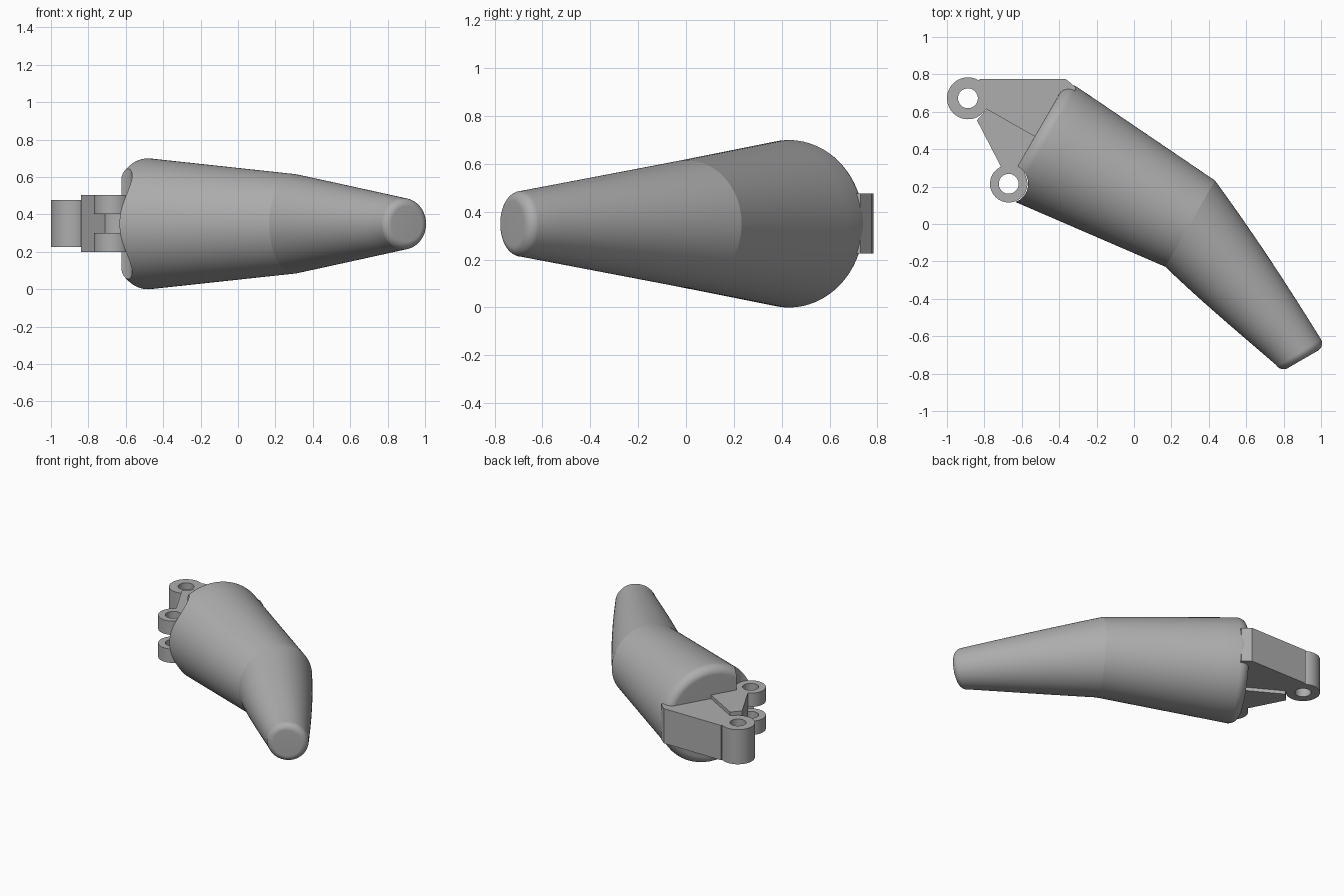
import bpy, bmesh, math
from mathutils import Vector

cube = bpy.data.objects.get("Cube")
if cube:
    bpy.data.objects.remove(cube, do_unlink=True)

grey = bpy.data.materials.new("mid_grey")
grey.use_nodes = True
colour = (0.42, 0.42, 0.42, 1)
grey.diffuse_color = colour
grey.node_tree.nodes["Principled BSDF"].inputs["Base Color"].default_value = colour

MID = 0.35    # height of the centre line
SIDES = 96
FRONT_PIN = (-0.67, 0.215)
REAR_PIN = (-0.888, 0.672)


def finish(name, bm):
    bmesh.ops.recalc_face_normals(bm, faces=bm.faces)
    mesh = bpy.data.meshes.new(name)
    bm.to_mesh(mesh)
    bm.free()
    mesh.materials.append(grey)
    ob = bpy.data.objects.new(name, mesh)
    bpy.context.collection.objects.link(ob)
    return ob


def prism(name, outline, low, high):
    """Upright slab with the given plan outline."""
    bm = bmesh.new()
    face = bm.faces.new([bm.verts.new((x, y, low)) for x, y in outline])
    top = bmesh.ops.extrude_face_region(bm, geom=[face])["geom"]
    for v in top:
        if isinstance(v, bmesh.types.BMVert):
            v.co.z = high
    return finish(name, bm)


def disc(name, centre, radius, low, high):
    turn = [i * math.tau / 64 for i in range(64)]
    ring = [(centre[0] + radius * math.cos(a), centre[1] + radius * math.sin(a)) for a in turn]
    return prism(name, ring, low, high)


def cut(ob, centre, radius, low=-1, high=2):
    """Drill a vertical round hole."""
    tool = disc("cutter", centre, radius, low, high)
    tool.hide_render = True
    mod = ob.modifiers.new("drill", 'BOOLEAN')
    mod.operation, mod.solver, mod.object = 'DIFFERENCE', 'EXACT', tool
    bpy.context.view_layer.objects.active = ob
    bpy.ops.object.modifier_apply(modifier=mod.name)
    bpy.data.objects.remove(tool, do_unlink=True)


def loft(name, sections):
    """Skin round sections given as (x, y, radius, heading angle)."""
    bm = bmesh.new()
    rings = []
    for x, y, r, heading in sections:
        side = Vector((-math.sin(heading), math.cos(heading), 0))
        up = Vector((0, 0, 1))
        rings.append([bm.verts.new(Vector((x, y, MID)) + r * (side * math.cos(a) + up * math.sin(a)))
                      for a in (i * math.tau / SIDES for i in range(SIDES))])
    for a, b in zip(rings, rings[1:]):
        for i in range(SIDES):
            j = (i + 1) % SIDES
            bm.faces.new((a[i], a[j], b[j], b[i]))
    bm.faces.new(rings[0])
    bm.faces.new(rings[-1])
    return finish(name, bm)


def rounded_end(x, y, r, heading, depth, inset, sign):
    """Quarter-round sections running from the wall to the end face."""
    out = []
    for i in range(13):
        a = i * math.pi / 24
        d = sign * depth * math.sin(a)
        out.append((x + d * math.cos(heading), y + d * math.sin(heading),
                    r - inset * (1 - math.cos(a)), heading))
    return out


def blend(a, b, steps=8):
    return [tuple(p + (q - p) * i / steps for p, q in zip(a, b)) for i in range(1, steps)]


# Tapered body: wide base section and narrow bent tip section
base_dir, tip_dir = math.radians(-30), math.radians(-60)
knee = (0.30, 0.002, 0.266, base_dir)
base = rounded_end(-0.48, 0.43, 0.35, base_dir, 0.063, 0.055, -1)[::-1]
tip = rounded_end(0.88, -0.685, 0.138, tip_dir, 0.045, 0.045, 1)
base_section = loft("base_section", base + blend(base[-1], knee) + [knee])
tip_section = loft("tip_section", [knee] + blend(knee, tip[0]) + tip)
cut(base_section, FRONT_PIN, 0.104)

# Rear bracket arm with its single eye
rear_arm = prism("rear_arm", [(-0.825, 0.775), (-0.365, 0.775), (-0.31, 0.73), (-0.36, 0.6),
                              (-0.48, 0.42), (-0.53, 0.47), (-0.785, 0.615), (-0.825, 0.59)],
                 0.225, 0.477)
rear_eye = disc("rear_eye", REAR_PIN, 0.112, 0.225, 0.477)
for part in (rear_arm, rear_eye):
    cut(part, REAR_PIN, 0.053)

# Front bracket web, with a forked pair of eyes
front_web = prism("front_web", [(-0.84, 0.555), (-0.785, 0.615), (-0.53, 0.47), (-0.48, 0.42),
                                (-0.56, 0.27), (-0.69, 0.265)], 0.2, 0.503)
cut(front_web, FRONT_PIN, 0.1)
eyes = []
for name, low in (("front_eye_lower", 0.2), ("front_eye_upper", 0.403)):
    eye = disc(name, FRONT_PIN, 0.1, low, low + 0.1)
    cut(eye, FRONT_PIN, 0.053)
    eyes.append(eye)

# Smooth round walls, crisp corners
bpy.ops.object.select_all(action='DESELECT')
for ob in [base_section, tip_section, rear_arm, rear_eye, front_web] + eyes:
    ob.select_set(True)
    bpy.context.view_layer.objects.active = ob
bpy.ops.object.shade_smooth_by_angle(angle=math.radians(25))
